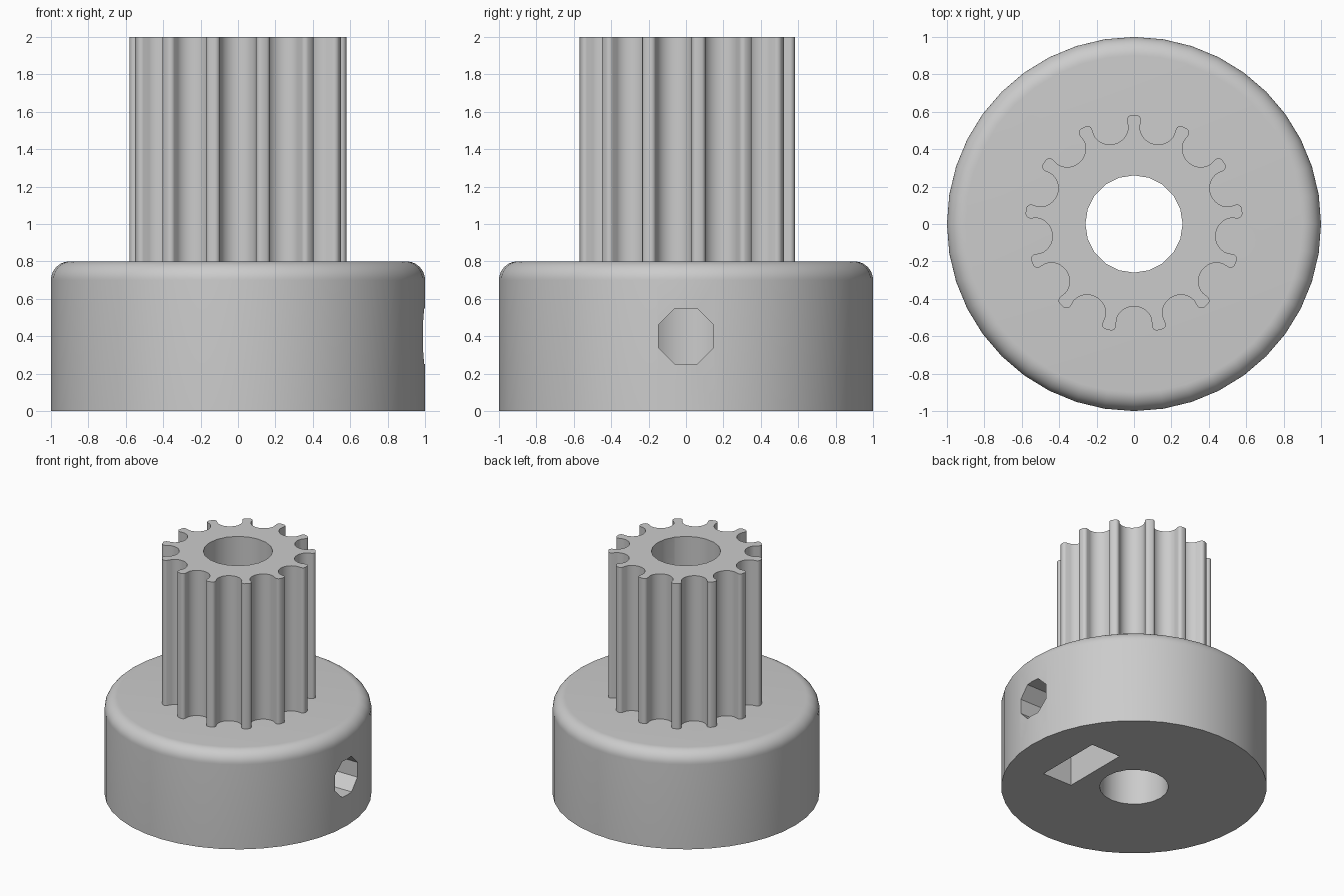
import bpy, bmesh
from math import sin, cos, pi, radians, sqrt
from mathutils import Matrix, Vector

if "Cube" in bpy.data.objects:
    bpy.data.objects.remove(bpy.data.objects["Cube"], do_unlink=True)

grey = bpy.data.materials.new("plain grey")
grey.use_nodes = True
GREY = (0.6, 0.6, 0.6, 1)
grey.diffuse_color = GREY
grey.node_tree.nodes["Principled BSDF"].inputs["Base Color"].default_value = GREY

TEETH = 13
HUB_H, TOP, BORE_R, SCREW_Z = 0.8, 2.0, 0.26, 0.4


def make_object(name, bm):
    bmesh.ops.recalc_face_normals(bm, faces=bm.faces)
    mesh = bpy.data.meshes.new(name)
    bm.to_mesh(mesh)
    bm.free()
    mesh.materials.append(grey)
    obj = bpy.data.objects.new(name, mesh)
    bpy.context.collection.objects.link(obj)
    return obj


def prism(name, outline, depth, matrix=Matrix()):
    """Extrude a 2D outline along local z, then place it."""
    bm = bmesh.new()
    face = bm.faces.new([bm.verts.new((x, y, 0)) for x, y in outline])
    ext = bmesh.ops.extrude_face_region(bm, geom=[face])
    top = [v for v in ext["geom"] if isinstance(v, bmesh.types.BMVert)]
    bmesh.ops.translate(bm, verts=top, vec=(0, 0, depth))
    bm.transform(matrix)
    return make_object(name, bm)


def ngon(r, n, turn=0.0):
    return [(r * cos(turn + 2 * pi * i / n), r * sin(turn + 2 * pi * i / n)) for i in range(n)]


def cut(target, cutters):
    bpy.context.view_layer.objects.active = target
    for c in cutters:
        mod = target.modifiers.new("cut", "BOOLEAN")
        mod.operation, mod.solver, mod.object = "DIFFERENCE", "EXACT", c
        bpy.ops.object.modifier_apply(modifier=mod.name)


# Hub: turned disc with a rounded top edge
def make_hub(sides=40, fillet=0.1, steps=10):
    rings = [(1.0, 0.0)]
    for i in range(steps + 1):
        a = pi / 2 * i / steps
        rings.append((1 - fillet + fillet * cos(a), HUB_H - fillet + fillet * sin(a)))
    bm = bmesh.new()
    loops = [[bm.verts.new((x, y, z)) for x, y in ngon(r, sides)] for r, z in rings]
    for low, high in zip(loops, loops[1:]):
        for i in range(sides):
            j = (i + 1) % sides
            bm.faces.new((low[i], low[j], high[j], high[i]))
    bm.faces.new(loops[0][::-1])
    bm.faces.new(loops[-1])
    return make_object("hub", bm)


# Toothed drum: round-bottomed belt grooves repeated about the axis
def drum_outline(radius=0.5825, half=0.1235):
    side = []
    for i in range(5):                      # rounded tooth corner
        a = radians(-90 - 20 * i)
        side.append((half + 0.0272 * cos(a), 0.025 + 0.025 * sin(a)))
    for i in range(10):                     # groove wall and floor
        a = radians(13 + 77 * i / 9)
        side.append((0.0965 * cos(a), 0.0377 + 0.0912 * sin(a)))
    groove = side + [(-x, d) for x, d in side[-2::-1]]
    chord = sqrt(radius ** 2 - half ** 2)
    outline = []
    for k in range(TEETH):
        turn = Matrix.Rotation(-2 * pi * k / TEETH, 2)
        outline += [turn @ Vector((x, d - chord)) for x, d in groove]
    return outline


hub = make_hub()
drum = prism("toothed_drum", drum_outline(), TOP - HUB_H, Matrix.Translation((0, 0, HUB_H)))

# Cutters: shaft bore, set screw hole, nut pocket and its slot from below
to_side = Matrix.Rotation(pi / 2, 4, "Y")
bore = prism("bore_cutter", ngon(BORE_R, 20), 3, Matrix.Translation((0, 0, -0.5)))
screw = prism("screw_cutter", ngon(0.16, 8, pi / 8), 1.5,
              Matrix.Translation((0, 0, SCREW_Z)) @ to_side)
nut = prism("nut_cutter", ngon(0.33, 6, pi / 6), 0.27,
            Matrix.Translation((0.38, 0.025, SCREW_Z)) @ to_side)
slot = prism("slot_cutter", [(0.38, -0.285), (0.65, -0.285), (0.65, 0.285), (0.38, 0.285)],
             SCREW_Z + 0.1, Matrix.Translation((0, 0, -0.1)))

cut(hub, [bore, screw, nut, slot])
cut(drum, [bore])
for c in (bore, screw, nut, slot):
    bpy.data.objects.remove(c, do_unlink=True)

# Smooth the curved walls, keep the rims crisp
for obj in (hub, drum):
    bpy.ops.object.select_all(action="DESELECT")
    obj.select_set(True)
    bpy.context.view_layer.objects.active = obj
    bpy.ops.object.shade_smooth_by_angle(angle=radians(30))
